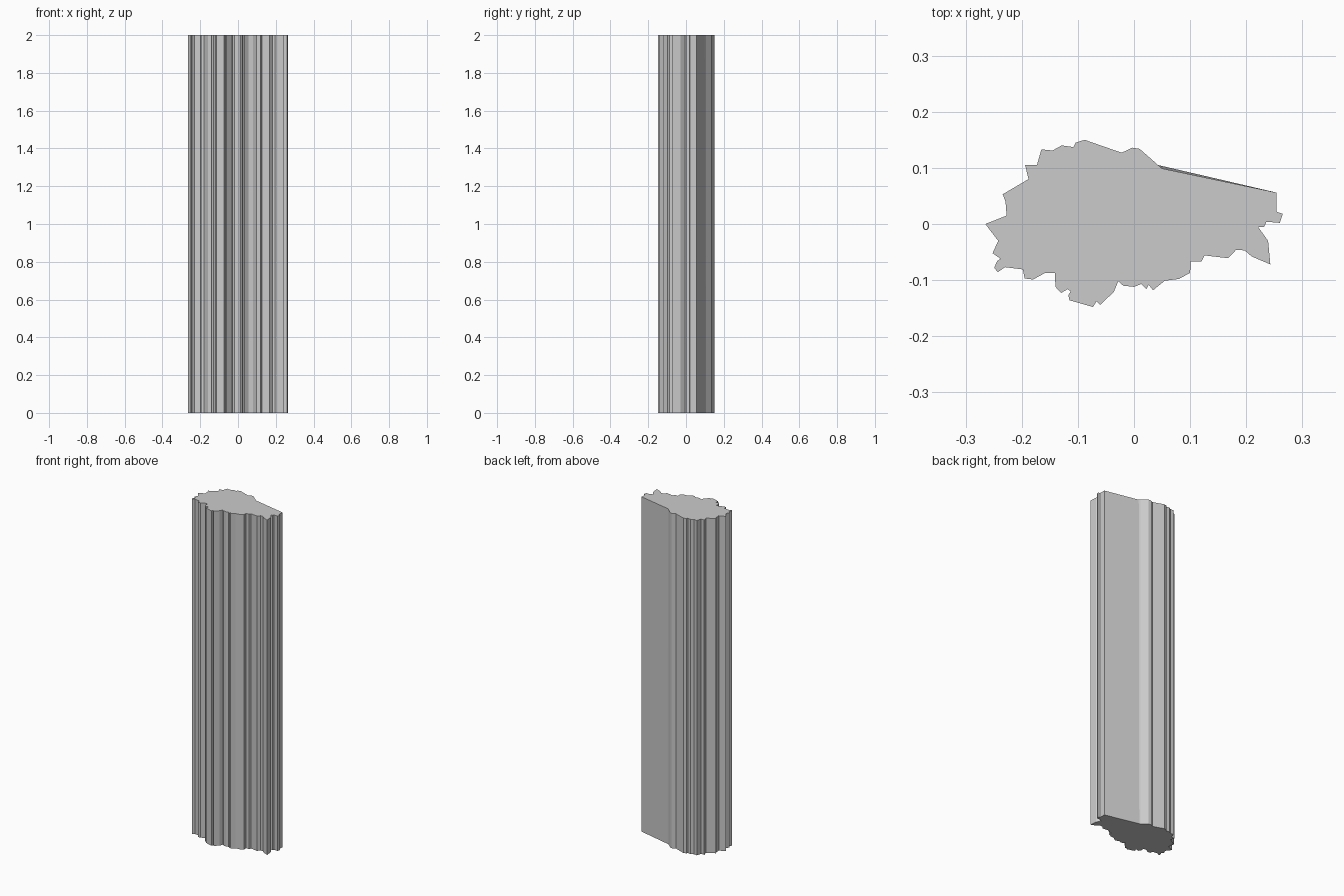
import bpy, bmesh

HEIGHT = 2.0

# Ragged cross-section of the column, clockwise seen from above
outline = [
    (-.265, 0), (-.227, .015), (-.229, .04), (-.234, .053), (-.188, .08),
    (-.194, .105), (-.173, .105), (-.165, .133), (-.145, .131), (-.129, .14),
    (-.108, .137), (-.104, .145), (-.088, .15), (-.022, .127), (-.003, .136),
    (.01, .134), (.043, .105), (.05, .099), (.254, .056), (.254, .022),
    (.265, .018), (.26, .002), (.236, .004), (.232, -.005), (.221, -.005),
    (.239, -.03), (.243, -.072), (.21, -.058), (.197, -.047), (.182, -.046),
    (.168, -.061), (.126, -.056), (.12, -.067), (.101, -.067), (.1, -.087),
    (.08, -.098), (.055, -.101), (.034, -.118), (.026, -.108), (.022, -.116),
    (.013, -.107), (0, -.112), (-.019, -.11), (-.028, -.102), (-.036, -.121),
    (-.06, -.144), (-.067, -.138), (-.073, -.148), (-.115, -.136),
    (-.117, -.127), (-.113, -.12), (-.118, -.116), (-.13, -.123),
    (-.14, -.112), (-.141, -.087), (-.158, -.087), (-.18, -.099),
    (-.195, -.097), (-.198, -.081), (-.23, -.077), (-.243, -.086),
    (-.249, -.078), (-.244, -.066), (-.238, -.062), (-.252, -.052),
    (-.242, -.03),
]
DENT = outline.index((.05, .099))

bm = bmesh.new()
bottom = [bm.verts.new((x, y, 0)) for x, y in outline]
top = [bm.verts.new((x, y, HEIGHT)) for x, y in outline]
bottom[DENT].co.y = .1034  # back wall bulges slightly beyond the top cap

# Side walls and end caps
n = len(outline)
for i in range(n):
    j = (i + 1) % n
    bm.faces.new((bottom[i], top[i], top[j], bottom[j]))
caps = [bm.faces.new(top), bm.faces.new(bottom)]
bmesh.ops.recalc_face_normals(bm, faces=bm.faces)
bmesh.ops.triangulate(bm, faces=caps)

mesh = bpy.data.meshes.new("rock_column")
bm.to_mesh(mesh)
bm.free()
column = bpy.data.objects.new("rock_column", mesh)
bpy.context.collection.objects.link(column)
